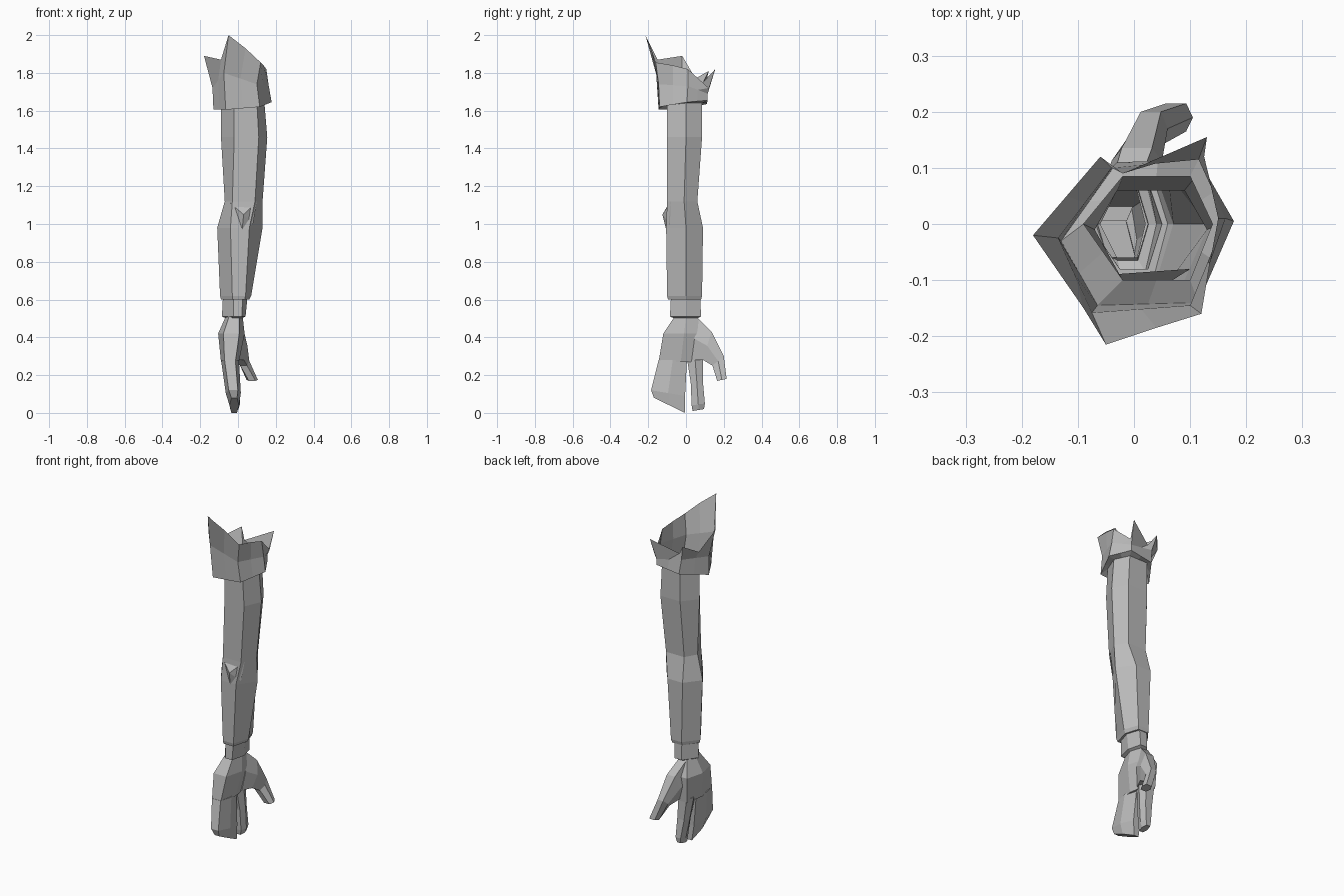
import bpy
import bmesh

if "Cube" in bpy.data.objects:
    bpy.data.objects.remove(bpy.data.objects["Cube"], do_unlink=True)

grey = bpy.data.materials.new("plain_grey")
grey.use_nodes = True
grey.diffuse_color = (.5, .5, .5, 1)
grey.node_tree.nodes["Principled BSDF"].inputs["Base Color"].default_value = grey.diffuse_color


def finish(name, bm):
    """Turn a bmesh into a flat shaded grey object."""
    bmesh.ops.recalc_face_normals(bm, faces=bm.faces)
    mesh = bpy.data.meshes.new(name)
    bm.to_mesh(mesh)
    bm.free()
    mesh.materials.append(grey)
    part = bpy.data.objects.new(name, mesh)
    bpy.context.collection.objects.link(part)
    return part


def loft(name, rings, cap_start=False, cap_end=False):
    """Join rings of equal size with quads, with optional end caps."""
    bm = bmesh.new()
    loops = [[bm.verts.new(point) for point in ring] for ring in rings]
    for upper, lower in zip(loops, loops[1:]):
        count = len(upper)
        for i in range(count):
            j = (i + 1) % count
            bm.faces.new((upper[i], upper[j], lower[j], lower[i]))
    if cap_start:
        bm.faces.new(loops[0])
    if cap_end:
        bm.faces.new(loops[-1])
    return finish(name, bm)


def arm_ring(z, left, inner, outer, right, front, middle, back):
    """Six sided section with points on the left and right."""
    return [(left, middle, z), (inner, back, z), (outer, back, z),
            (right, middle, z), (outer, front, z), (inner, front, z)]


def hand_ring(x_low, x_high, y_low, y_high, z_low, z_high):
    """Flat section with narrow edges, tilted from its low y edge to its high y edge."""
    inset = (x_high - x_low) / 5

    def at(x, share):
        return (x, y_low + share * (y_high - y_low), z_low + share * (z_high - z_low))

    return [at(x_high - inset, 0), at(x_high, .5), at(x_high - inset, 1),
            at(x_low + inset, 1), at(x_low, .5), at(x_low + inset, 0)]


def with_midpoints(ring):
    """Double the number of points around a ring."""
    result = []
    for a, b in zip(ring, ring[1:] + ring[:1]):
        result += [a, tuple((p + q) / 2 for p, q in zip(a, b))]
    return result


# Sleeve from shoulder to forearm, turned in at the wrist
sleeve_top = arm_ring(1.64, -.09, -.02, .1, .14, -.1, 0, .085)
loft("sleeve", [
    sleeve_top,
    arm_ring(1.46, -.09, -.02, .11, .155, -.1, 0, .085),
    arm_ring(1.12, -.07, -.03, .09, .13, -.1, -.01, .06),
    arm_ring(.98, -.11, -.04, .06, .13, -.105, 0, .09),
    arm_ring(.62, -.095, -.03, .04, .07, -.1, 0, .085),
    arm_ring(.6, -.09, -.03, .035, .06, -.095, 0, .08),
    arm_ring(.6, -.08, -.025, .025, .05, -.08, 0, .075),
])

# Pinched cloth at the inside of the elbow
bm = bmesh.new()
for point in [(-.04, -.09, 1.11), (.1, -.08, 1.12), (.03, -.125, 1.05),
              (.08, -.085, 1), (.02, -.1, .95)]:
    bm.verts.new(point)
bmesh.ops.convex_hull(bm, input=bm.verts)
finish("elbow_fold", bm)

# Wrist cuff, tucked in around the hand
loft("cuff", [
    arm_ring(.61, -.08, -.025, .025, .05, -.08, 0, .075),
    arm_ring(.51, -.085, -.025, .02, .04, -.085, 0, .08),
    arm_ring(.5, -.06, -.03, .005, .02, -.06, 0, .06),
])

# Torn collar: flange, wall and jagged flared rim
collar_base = [(-.13, -.03, 1.605), (-.03, .11, 1.635), (.115, .115, 1.655),
               (.178, .005, 1.645), (.115, -.14, 1.62), (-.065, -.145, 1.605)]
collar_wall = [(-.135, -.025, 1.72), (-.04, .1, 1.72), (.115, .115, 1.69),
               (.163, .01, 1.73), (.1, -.145, 1.74), (-.075, -.158, 1.8)]
collar_rim = [(-.18, -.02, 1.89), (-.12, .05, 1.77), (-.06, .12, 1.81), (-.02, .09, 1.75),
              (.13, .155, 1.82), (.125, .12, 1.72), (.15, .01, 1.82), (.135, -.07, 1.84),
              (.12, -.16, 1.855), (.04, -.185, 1.93), (-.05, -.215, 2), (-.09, -.15, 1.87)]
loft("collar", [with_midpoints(sleeve_top), with_midpoints(collar_base),
                with_midpoints(collar_wall), collar_rim])

# Palm, open at the wrist inside the cuff
loft("palm", [
    hand_ring(-.065, .025, -.06, .06, .51, .51),
    hand_ring(-.105, .035, -.12, .1, .42, .42),
    hand_ring(-.09, .005, -.145, .09, .27, .27),
], False, True)

# Three fingers held together
loft("joined_fingers", [
    hand_ring(-.09, .005, -.145, .005, .28, .28),
    hand_ring(-.065, .015, -.185, -.005, .12, .09),
    hand_ring(-.045, .005, -.17, -.005, .08, 0),
], True, True)

# Index finger
loft("index_finger", [
    hand_ring(-.085, .005, .005, .09, .29, .29),
    hand_ring(-.065, .01, .025, .09, .16, .16),
    hand_ring(-.045, .01, .03, .1, .04, .05),
    hand_ring(-.04, 0, .035, .095, .01, .02),
], True, True)

# Thumb with its broad root
loft("thumb", [
    hand_ring(-.06, .02, .03, .06, .28, .505),
    hand_ring(-.04, .05, .09, .135, .28, .43),
    hand_ring(0, .06, .14, .2, .25, .3),
    hand_ring(.045, .105, .165, .215, .17, .18),
], True, True)
